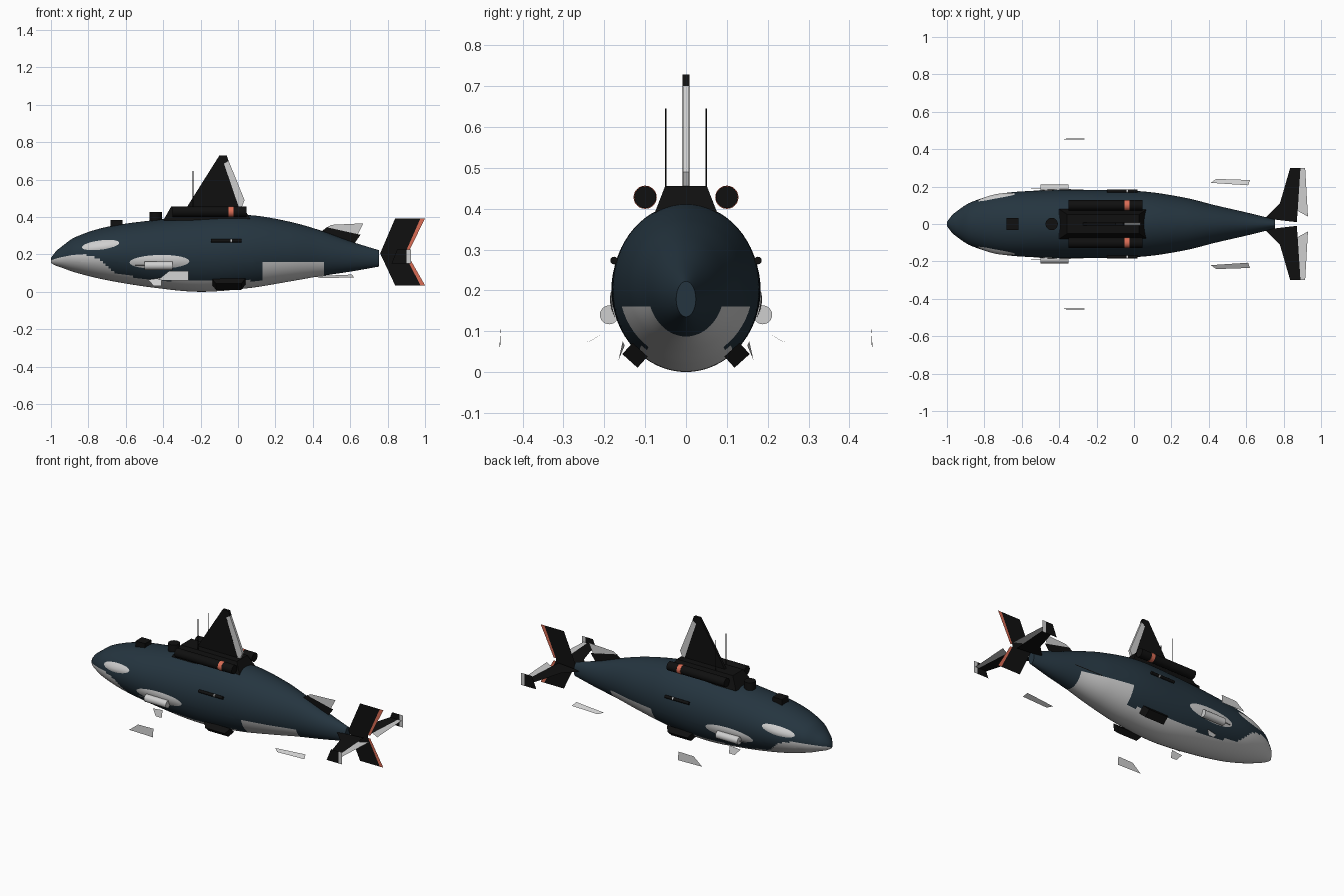
import bpy, bmesh, math
from mathutils import Vector, Matrix

if "Cube" in bpy.data.objects:
    bpy.data.objects.remove(bpy.data.objects["Cube"])


def material(name, color):
    m = bpy.data.materials.new(name)
    m.use_nodes = True
    m.diffuse_color = (*color, 1)
    shader = next(n for n in m.node_tree.nodes if n.type == 'BSDF_PRINCIPLED')
    shader.inputs["Base Color"].default_value = (*color, 1)
    return m


NAVY = material("navy hull", (.018, .035, .05))
WHITE = material("pale grey", (.62, .62, .62))
BLACK = material("black", (.005, .005, .005))
CORAL = material("coral", (.7, .15, .09))


def finish(name, bm, *mats, smooth=False, fix_normals=True):
    if fix_normals:
        bmesh.ops.recalc_face_normals(bm, faces=bm.faces)
    mesh = bpy.data.meshes.new(name)
    bm.to_mesh(mesh)
    bm.free()
    for m in mats:
        mesh.materials.append(m)
    ob = bpy.data.objects.new(name, mesh)
    bpy.context.collection.objects.link(ob)
    if smooth:
        bpy.ops.object.select_all(action='DESELECT')
        ob.select_set(True)
        bpy.context.view_layer.objects.active = ob
        bpy.ops.object.shade_smooth_by_angle(angle=math.radians(40))
    return ob


def sheet(name, points, mat):
    """Thin control surface from one outline."""
    bm = bmesh.new()
    bm.faces.new([bm.verts.new(p) for p in points])
    return finish(name, bm, mat, fix_normals=False)


def prism(name, outline, half, mat):
    """Side outline (x, z) extruded to both sides of the centre line."""
    bm = bmesh.new()
    face = bm.faces.new([bm.verts.new((x, -half, z)) for x, z in outline])
    new = bmesh.ops.extrude_face_region(bm, geom=[face])["geom"]
    verts = [v for v in new if isinstance(v, bmesh.types.BMVert)]
    bmesh.ops.translate(bm, verts=verts, vec=(0, 2 * half, 0))
    return finish(name, bm, mat)


def rod(name, start, end, radius, mat, sides=24):
    bm = bmesh.new()
    a, b = Vector(start), Vector(end)
    turn = (b - a).to_track_quat('Z', 'Y').to_matrix().to_4x4()
    bmesh.ops.create_cone(bm, cap_ends=True, segments=sides, radius1=radius, radius2=radius,
                          depth=(b - a).length, matrix=Matrix.Translation((a + b) / 2) @ turn)
    return finish(name, bm, mat, smooth=True)


def block(name, center, size, mat, roll=0.0, top=(1, 1)):
    """Box with an optional roll about x and a tapered top."""
    bm = bmesh.new()
    bmesh.ops.create_cube(bm, size=1)
    for v in bm.verts:
        taper = top if v.co.z > 0 else (1, 1)
        v.co = Vector((v.co.x * size[0] * taper[0], v.co.y * size[1] * taper[1], v.co.z * size[2]))
    bmesh.ops.transform(bm, verts=bm.verts,
                        matrix=Matrix.Translation(center) @ Matrix.Rotation(roll, 4, 'X'))
    return finish(name, bm, mat)


# Hull stations: x, top z, bottom z, half width
STATIONS = [(-1, .18, .155, .01), (-.975, .215, .14, .045), (-.945, .24, .13, .07),
            (-.875, .29, .105, .115), (-.71, .345, .064, .163), (-.45, .383, .022, .18),
            (-.2, .405, 0, .182), (.06, .41, .02, .173), (.275, .375, .055, .14),
            (.435, .33, .083, .1), (.6, .27, .108, .062), (.755, .222, .135, .024)]


def slope(i, k):
    a, b = STATIONS[max(i - 1, 0)], STATIONS[min(i + 1, len(STATIONS) - 1)]
    return (b[k] - a[k]) / (b[0] - a[0])


def section(x):
    """Smoothly interpolated top, bottom and half width at x."""
    i = max(j for j in range(len(STATIONS) - 1) if STATIONS[j][0] <= x or j == 0)
    a, b = STATIONS[i], STATIONS[i + 1]
    h = b[0] - a[0]
    t = min(max((x - a[0]) / h, 0), 1)
    s = 1 - t
    return [a[k] * (1 + 2 * t) * s * s + b[k] * t * t * (3 - 2 * t)
            + h * (slope(i, k) * t * s * s - slope(i + 1, k) * t * t * s) for k in (1, 2, 3)]


def hull_side(x, z):
    top, bottom, half = section(x)
    u = (z - (top + bottom) / 2) / ((top - bottom) / 2)
    return half * math.sqrt(max(0, 1 - u * u))


def is_pale(p):
    """Chin, belly and rear flank markings."""
    if p.x < -.66:
        d = p.x + .84
        return p.z < .2 - (1.3 if d < 0 else 3) * d * d
    if p.x < .13:
        return p.z < .06 + max(0, -.4 - p.x) * .13
    return p.x < .46 and p.z < .16


# Hull
bm = bmesh.new()
RINGS, SIDES = 120, 64
rings = []
for i in range(RINGS + 1):
    x = -1 + 1.755 * i / RINGS
    top, bottom, half = section(x)
    rings.append([bm.verts.new((x, half * math.sin(a), (top + bottom) / 2 + (top - bottom) / 2 * math.cos(a)))
                  for a in (math.tau * j / SIDES for j in range(SIDES))])
for r, s in zip(rings, rings[1:]):
    for j in range(SIDES):
        k = (j + 1) % SIDES
        bm.faces.new((r[j], r[k], s[k], s[j]))
bm.faces.new(rings[0])
bm.faces.new(rings[-1])
for point, normal in (((-.66, 0, 0), (1, 0, 0)), ((.13, 0, 0), (1, 0, 0)),
                      ((.46, 0, 0), (1, 0, 0)), ((0, 0, .16), (0, 0, 1))):
    bmesh.ops.bisect_plane(bm, geom=bm.verts[:] + bm.edges[:] + bm.faces[:],
                           plane_co=point, plane_no=normal)
for f in bm.faces:
    f.material_index = int(is_pale(f.calc_center_median()))
finish("hull", bm, NAVY, WHITE, smooth=True)


def hull_patch(name, side, cx, cz, rx, rz, tilt, bulge):
    """Oval plate that follows the hull surface."""
    bm = bmesh.new()
    loops, count = [], 32
    for ring in range(1, 7):
        f = ring / 6
        loop = []
        for j in range(count):
            a = math.tau * j / count
            x = cx + rx * f * math.cos(a)
            z = cz + rz * f * math.sin(a) + tilt * (x - cx)
            lift = .002 + bulge * (1 - f * f)
            loop.append(bm.verts.new((x, side * (hull_side(x, z) + lift), z)))
        loops.append(loop)
    bm.faces.new(loops[0])
    for r, s in zip(loops, loops[1:]):
        for j in range(count):
            k = (j + 1) % count
            bm.faces.new((r[j], r[k], s[k], s[j]))
    bmesh.ops.recalc_face_normals(bm, faces=bm.faces)
    if sum(f.normal.y for f in bm.faces) * side < 0:
        bmesh.ops.reverse_faces(bm, faces=bm.faces)
    finish(name, bm, WHITE, smooth=True, fix_normals=False)


# Parts repeated on both sides
for s, label in ((-1, "right"), (1, "left")):
    hull_patch(label + "_eye_patch", s, -.735, .25, .1, .025, .12, .006)
    hull_patch(label + "_flank_patch", s, -.42, .16, .16, .037, .02, .005)
    rod(label + "_side_pod", (-.5, s * .188, .14), (-.35, s * .188, .14), .023, WHITE)
    rod(label + "_pod_probe", (-.55, s * .188, .14), (-.5, s * .188, .14), .002, WHITE, 8)
    rod(label + "_side_rail", (-.145, s * .176, .273), (.02, s * .176, .273), .009, BLACK, 12)
    rod(label + "_rail_band", (-.04, s * .176, .273), (-.032, s * .176, .273), .0095, WHITE, 12)
    rod(label + "_deck_tube", (-.35, s * .1, .428), (.045, s * .1, .428), .027, BLACK)
    rod(label + "_tube_band", (-.05, s * .1, .428), (-.025, s * .1, .428), .0285, CORAL)
    rod(label + "_antenna", (-.24, s * .05, .44), (-.24, s * .05, .645), .002, BLACK, 8)
    block(label + "_thruster", (-.05, s * .125, .041), (.18, .05, .037), BLACK,
          roll=math.pi + s * math.radians(42), top=(.75, 1))
    # Bow planes and stern plates
    sheet(label + "_bow_fin", [(-.48, s * .15, .065), (-.41, s * .155, .075),
                               (-.41, s * .165, .03), (-.45, s * .165, .03)], WHITE)
    sheet(label + "_bow_end_plate", [(-.43, s * .455, .062), (-.37, s * .453, .11),
                                     (-.265, s * .453, .112), (-.265, s * .457, .06)], WHITE)
    sheet(label + "_stern_plate", [(.41, s * .22, .084), (.44, s * .241, .074),
                                   (.62, s * .235, .076), (.61, s * .207, .092)], WHITE)
    # Tail flukes with winglets
    sheet(label + "_fluke", [(.7, s * .03, .19), (.78, s * .11, .19), (.835, s * .3, .19),
                             (.89, s * .3, .19), (.875, s * .07, .19), (.87, s * .01, .19)], BLACK)
    sheet(label + "_fluke_edge", [(.89, s * .3, .19), (.915, s * .3, .19),
                                  (.93, s * .04, .19), (.875, s * .07, .19)], WHITE)
    sheet(label + "_winglet", [(.82, s * .3, .15), (.85, s * .3, .225),
                               (.9, s * .3, .225), (.9, s * .3, .15)], BLACK)
    sheet(label + "_winglet_edge", [(.9, s * .3, .15), (.9, s * .3, .225),
                                    (.925, s * .3, .225), (.925, s * .3, .15)], WHITE)

# Vertical tail fins
for name, tip in (("upper", .392), ("lower", .035)):
    root = .2 + (tip - .2) * .05
    sheet(name + "_tail_fin", [(.76, 0, .205), (.84, 0, tip), (.975, 0, tip), (.895, 0, root),
                               (.895, 0, .205)], BLACK)
    sheet(name + "_tail_edge", [(.975, 0, tip), (1, 0, tip), (.91, 0, root), (.895, 0, root)], CORAL)

# Rear dorsal fin
sheet("rear_fin", [(.43, 0, .31), (.475, 0, .345), (.655, 0, .305), (.625, 0, .262), (.5, 0, .29)], BLACK)
sheet("rear_fin_edge", [(.475, 0, .345), (.5, 0, .358), (.67, 0, .366), (.64, 0, .307)], WHITE)

# Sail and deck fittings
block("sail_base", (-.165, 0, .418), (.47, .16, .074), BLACK, top=(.82, .64))
prism("sail_fin", [(-.275, .45), (-.1, .728), (-.06, .728), (-.05, .7), (-.075, .685), (.005, .45)],
      .008, BLACK)
prism("sail_fin_edge", [(-.075, .685), (-.05, .7), (.035, .49), (.02, .452), (.005, .45)], .0078, WHITE)
rod("deck_hatch", (-.44, 0, .37), (-.44, 0, .427), .033, BLACK)
block("deck_sensor", (-.65, 0, .362), (.065, .062, .046), BLACK)
